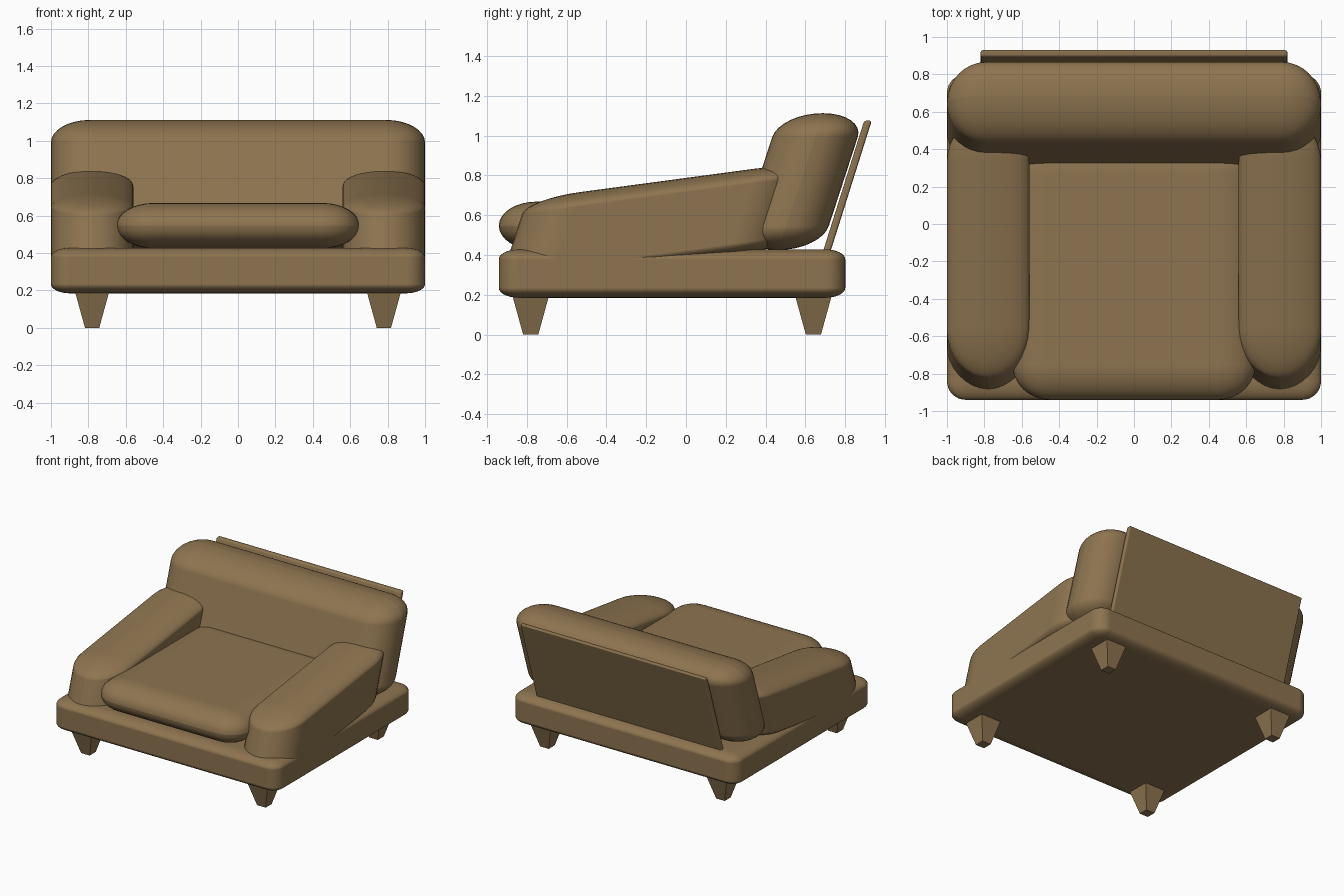
import bpy, bmesh

if "Cube" in bpy.data.objects:
    bpy.data.objects.remove(bpy.data.objects["Cube"])

fabric = bpy.data.materials.new("brown_fabric")
fabric.diffuse_color = (0.27, 0.175, 0.08, 1)
fabric.use_nodes = True
fabric.node_tree.nodes["Principled BSDF"].inputs["Base Color"].default_value = fabric.diffuse_color


def finish(name, bm, smooth=True):
    bmesh.ops.recalc_face_normals(bm, faces=bm.faces)
    me = bpy.data.meshes.new(name)
    bm.to_mesh(me)
    bm.free()
    me.materials.append(fabric)
    ob = bpy.data.objects.new(name, me)
    bpy.context.collection.objects.link(ob)
    if smooth:
        for p in me.polygons:
            p.use_smooth = True
        wn = ob.modifiers.new("normals", "WEIGHTED_NORMAL")
        wn.weight = 100
    return ob


def rounded_box(name, x, y, z, radii, lean=0.0, rise=0.0, z0=0.43, seg=8):
    """Box with elliptical rounding; lean shears y by height, rise shears z by depth."""
    spans = (x, y, z)
    half = [max((s[1] - s[0]) / 2 / r, 1.002) for s, r in zip(spans, radii)]
    mid = [(s[0] + s[1]) / 2 for s in spans]
    bm = bmesh.new()
    bmesh.ops.create_cube(bm, size=2)
    for v in bm.verts:
        for i in range(3):
            v.co[i] *= half[i]
    bmesh.ops.bevel(bm, geom=bm.edges[:], offset=1.0, offset_type='OFFSET',
                    segments=seg, profile=0.5, affect='EDGES', clamp_overlap=False)
    for v in bm.verts:
        px, py, pz = (v.co[i] * radii[i] + mid[i] for i in range(3))
        pz += rise * py
        v.co = (px, py + lean * (pz - z0), pz)
    return finish(name, bm)


def leg(name, cx, cy):
    bm = bmesh.new()
    bmesh.ops.create_cube(bm, size=2)
    for v in bm.verts:
        top = v.co.z > 0
        w = 0.096 if top else 0.038
        v.co = (cx + v.co.x * w, cy + v.co.y * w, 0.21 if top else 0.0)
    finish(name, bm, smooth=False)


# base platform
rounded_box("base", (-1, 1), (-0.94, 0.80), (0.185, 0.428), (0.1, 0.1, 0.05))

# seat cushion
rounded_box("seat_cushion", (-0.65, 0.65), (-0.94, 0.46), (0.425, 0.668),
            (0.2, 0.19, 0.121))

# leaning back cushion
rounded_box("back_cushion", (-1, 1), (0.25, 0.68), (0.425, 1.112),
            (0.21, 0.213, 0.12), lean=0.325)

# thin board behind the back cushion
rounded_box("back_board", (-0.82, 0.82), (0.692, 0.73), (0.41, 1.075),
            (0.012, 0.012, 0.012), lean=0.315, seg=3)

# arms and legs
for side, s in (("left", -1), ("right", 1)):
    rounded_box(side + "_arm", sorted((s * 0.56, s * 1.0)), (-0.88, 0.47),
                (0.35, 0.803), (0.22, 0.25, 0.075), lean=0.32, rise=0.14)
    leg(side + "_front_leg", s * 0.78, -0.78)
    leg(side + "_back_leg", s * 0.78, 0.64)
